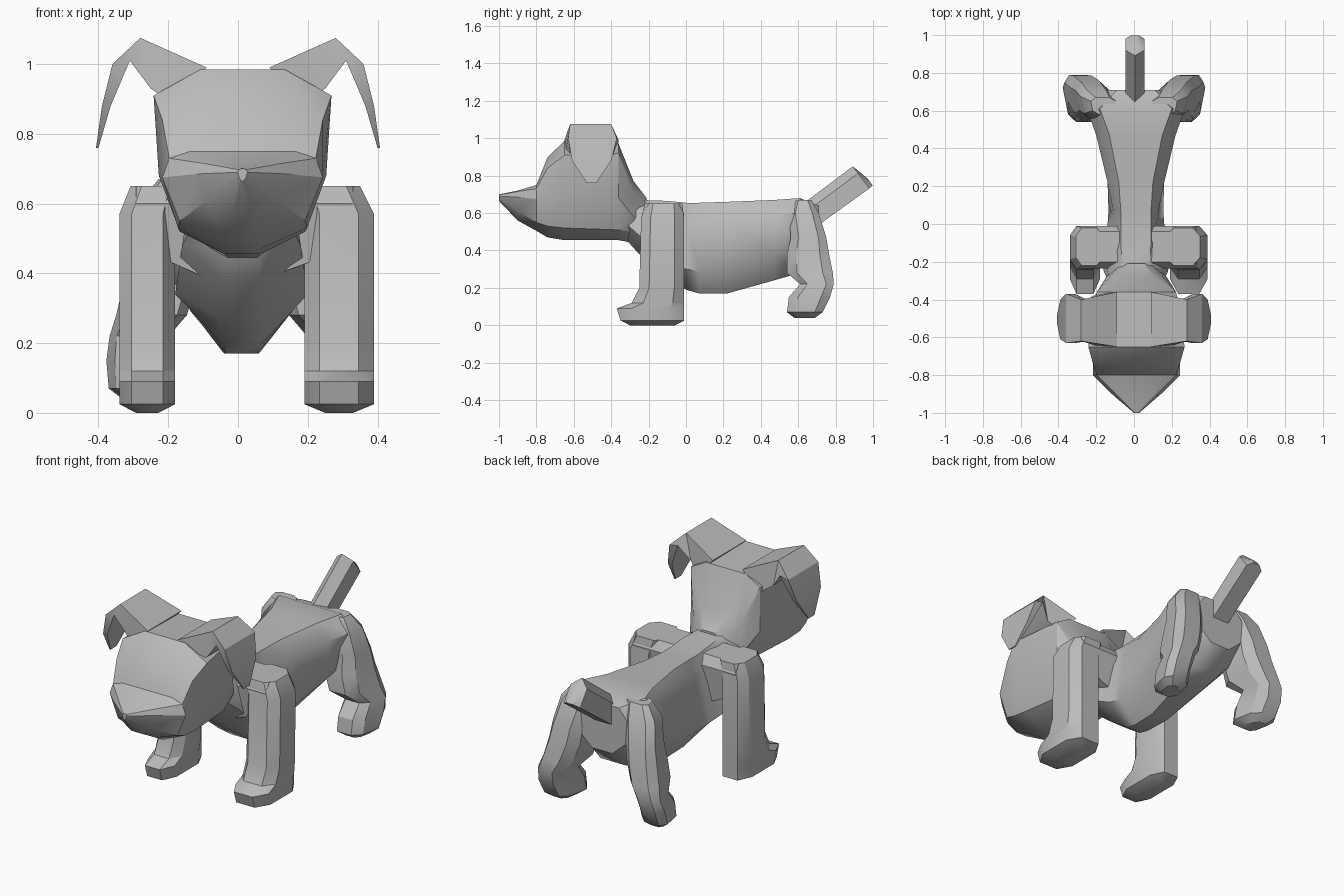
import bpy, bmesh, math
from mathutils import Vector

cube = bpy.data.objects.get("Cube")
if cube:
    bpy.data.objects.remove(cube, do_unlink=True)

grey = bpy.data.materials.new("clay_grey")
grey.use_nodes = True
grey.diffuse_color = (0.5, 0.5, 0.5, 1)
grey.node_tree.nodes["Principled BSDF"].inputs["Base Color"].default_value = (0.5, 0.5, 0.5, 1)


def loft(name, rings, angle=32):
    """Skin a closed tube through rings that share a point count."""
    bm = bmesh.new()
    loops = [[bm.verts.new(p) for p in ring] for ring in rings]
    n = len(loops[0])
    for a, b in zip(loops, loops[1:]):
        for i in range(n):
            j = (i + 1) % n
            bm.faces.new((a[i], a[j], b[j], b[i]))
    bm.faces.new(loops[0])
    bm.faces.new(loops[-1])
    bmesh.ops.recalc_face_normals(bm, faces=bm.faces)
    mesh = bpy.data.meshes.new(name)
    bm.to_mesh(mesh)
    bm.free()
    obj = bpy.data.objects.new(name, mesh)
    bpy.context.collection.objects.link(obj)
    mesh.materials.append(grey)
    bpy.ops.object.select_all(action="DESELECT")
    obj.select_set(True)
    bpy.context.view_layer.objects.active = obj
    bpy.ops.object.shade_smooth_by_angle(angle=math.radians(angle))
    return obj


def mirrored_ring(y, half, shift):
    """Full outline across the body from its +x half, top to bottom."""
    right = [(shift + x, y, z) for x, z in half]
    left = [(shift - x, y, z) for x, z in reversed(half)]
    return right + left


def chamfered(z, x0, x1, y0, y1, cut=0.22):
    """Rectangle with cut corners at height z."""
    cx, cy = (x1 - x0) * cut, (y1 - y0) * cut
    return [(x0 + cx, y0, z), (x1 - cx, y0, z), (x1, y0 + cy, z), (x1, y1 - cy, z),
            (x1 - cx, y1, z), (x0 + cx, y1, z), (x0, y1 - cy, z), (x0, y0 + cy, z)]


# Torso: neck root, deep chest, narrow waist, broad rump
torso = [
    (-.34, [(.06, .68), (.12, .63), (.13, .56), (.05, .48)]),
    (-.25, [(.07, .67), (.15, .61), (.17, .48), (.05, .38)]),
    (-.10, [(.08, .665), (.13, .57), (.19, .34), (.06, .26)]),
    (.00, [(.08, .655), (.11, .55), (.15, .30), (.05, .19)]),
    (.07, [(.08, .655), (.12, .55), (.145, .29), (.045, .17)]),
    (.22, [(.09, .66), (.15, .58), (.15, .30), (.05, .17)]),
    (.47, [(.14, .67), (.21, .59), (.19, .37), (.07, .24)]),
    (.61, [(.19, .68), (.26, .60), (.21, .42), (.08, .28)]),
    (.71, [(.10, .64), (.15, .58), (.14, .45), (.06, .38)]),
]
loft("torso", [mirrored_ring(y, h, .01) for y, h in torso], 45)

# Head: neck joint, skull, flat brow, wedge muzzle
head = [
    (-.21, [(.04, .68), (.08, .63), (.09, .57), (.07, .52), (.03, .48)]),
    (-.28, [(.09, .77), (.14, .71), (.16, .58), (.11, .50), (.04, .44)]),
    (-.36, [(.12, .97), (.21, .92), (.21, .68), (.15, .51), (.05, .455)]),
    (-.65, [(.12, .985), (.255, .91), (.24, .68), (.18, .52), (.05, .455)]),
    (-.74, [(.13, .90), (.23, .84), (.23, .68), (.185, .53), (.05, .47)]),
    (-.80, [(.15, .75), (.21, .73), (.23, .675), (.18, .55), (.05, .505)]),
    (-.90, [(.08, .72), (.11, .715), (.13, .685), (.10, .61), (.03, .56)]),
    (-1.0, [(.004, .70), (.01, .697), (.014, .69), (.01, .675), (.004, .665)]),
]
loft("head", [mirrored_ring(y, h, .013) for y, h in head], 28)

# Tail: thick faceted rod, rising backwards
along = Vector((0, .8, .6))
up = Vector((0, -along.z, along.y))
rings = []
for y, z, r in ((.66, .58, .064), (.94, .785, .067), (.985, .765, .022)):
    c = Vector((.005, y, z))
    side = Vector((min(r, .05), 0, 0))
    rings.append([c + side + up * r * .5, c + up * r * 1.2, c - side + up * r * .5,
                  c - side - up * r, c + side - up * r])
loft("tail", rings)

# Folded ear sections: outer x z, inner x z, front and back y
ear = [
    (.09, .99, .18, .88, -.65, -.36),
    (.28, 1.075, .25, .93, -.62, -.40),
    (.36, 1.00, .31, 1.01, -.63, -.37),
    (.39, .88, .365, .88, -.61, -.40),
    (.407, .76, .40, .76, -.53, -.48),
]
# Leg sections: height, x range, y range
front_leg = [
    (.00, .25, .33, -.30, -.06), (.025, .19, .39, -.35, -.01), (.09, .19, .39, -.37, -.01),
    (.12, .19, .39, -.29, -.01), (.20, .19, .39, -.25, -.01), (.57, .19, .39, -.24, -.01),
    (.65, .17, .35, -.22, -.02),
]
hind_leg = [
    (.04, .25, .33, .58, .69), (.07, .21, .365, .54, .73), (.15, .21, .365, .55, .77),
    (.22, .20, .35, .61, .79), (.28, .16, .335, .54, .785), (.38, .13, .315, .54, .765),
    (.47, .12, .30, .56, .75), (.60, .10, .28, .55, .71), (.67, .10, .23, .58, .67),
]

for label, s in (("left", 1), ("right", -1)):
    # The right foreleg is slightly slimmer than the left one
    def place(x):
        return x if s > 0 else -.18 - (x - .19) * .8

    loft(label + "_ear", [[(s * a, y0, b), (s * a, y1, b), (s * c, y1, d), (s * c, y0, d)]
                          for a, b, c, d, y0, y1 in ear])
    loft(label + "_front_leg", [[(place(x), y, z) for x, y, z in chamfered(*sec)]
                                for sec in front_leg])
    # Hind paws turn inwards towards the toes
    loft(label + "_hind_leg", [[(s * (x + (y - .66) * .2), y, z) for x, y, z in chamfered(*sec)]
                               for sec in hind_leg])
    # Shoulder bridging torso and foreleg
    loft(label + "_shoulder", [[(place(x), -.235, .60), (place(x), -.20, .65),
                                (place(x), -.04, .65), (place(x), -.01, .60),
                                (place(x), -.03, low), (place(x), -.21, low)]
                               for x, low in ((.06, .38), (.20, .43), (.33, .5))])
